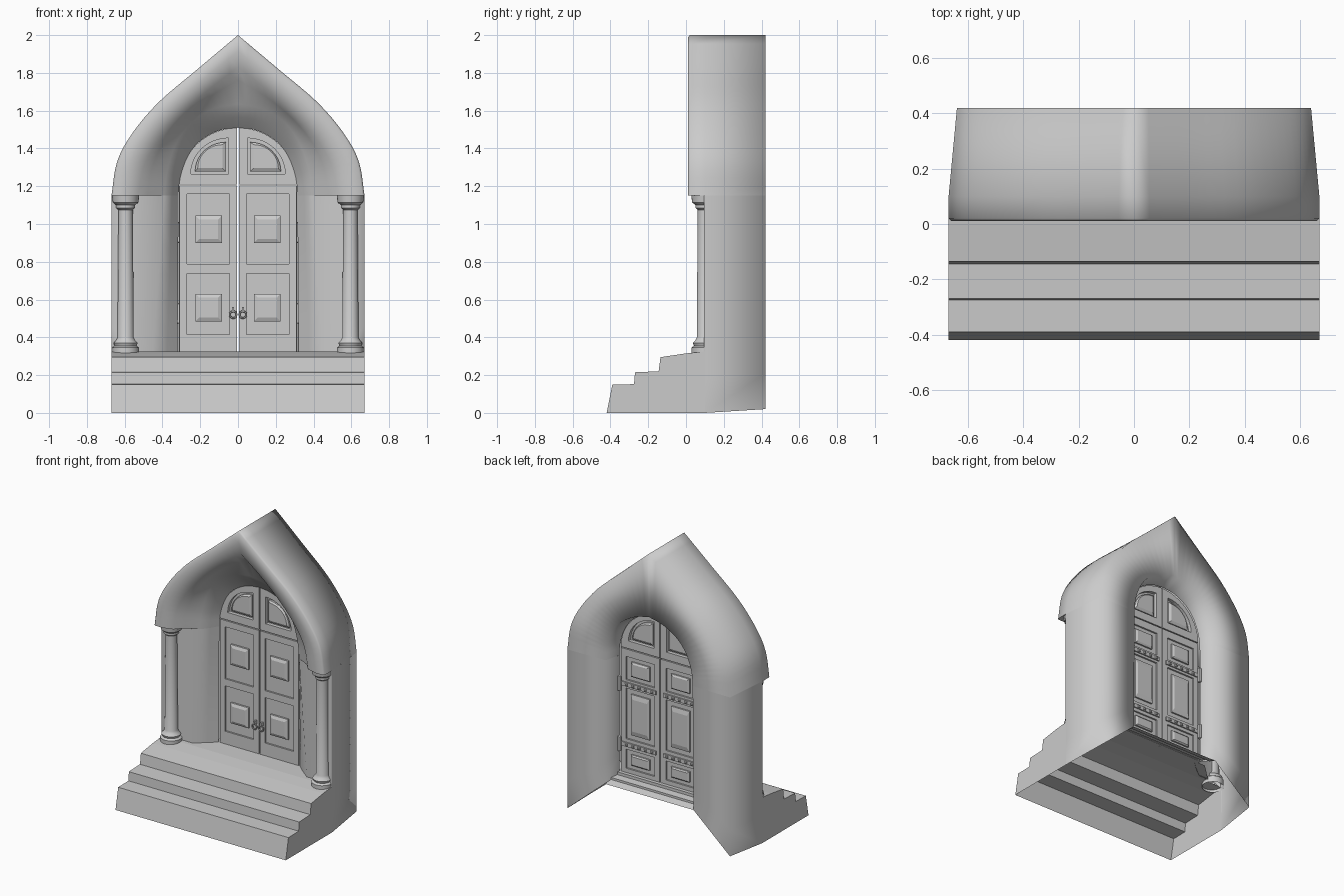
import bpy, bmesh, math
from mathutils import Vector

if "Cube" in bpy.data.objects:
    bpy.data.objects.remove(bpy.data.objects["Cube"])

stone = bpy.data.materials.new("plain_grey")
stone.diffuse_color = (0.6, 0.6, 0.6, 1)
stone.use_nodes = True
stone.node_tree.nodes["Principled BSDF"].inputs["Base Color"].default_value = stone.diffuse_color


def make(name, verts, faces, smooth=None, mirror=False):
    me = bpy.data.meshes.new(name)
    me.from_pydata(verts, [], faces)
    bm = bmesh.new()
    bm.from_mesh(me)
    bmesh.ops.remove_doubles(bm, verts=bm.verts, dist=1e-5)
    bmesh.ops.recalc_face_normals(bm, faces=bm.faces)
    if mirror:
        g = bmesh.ops.duplicate(bm, geom=bm.verts[:] + bm.edges[:] + bm.faces[:])["geom"]
        for v in g:
            if isinstance(v, bmesh.types.BMVert):
                v.co.x *= -1
        bmesh.ops.reverse_faces(bm, faces=[f for f in g if isinstance(f, bmesh.types.BMFace)])
    bm.to_mesh(me)
    bm.free()
    me.materials.append(stone)
    ob = bpy.data.objects.new(name, me)
    bpy.context.collection.objects.link(ob)
    if smooth:
        bpy.context.view_layer.objects.active = ob
        ob.select_set(True)
        bpy.ops.object.shade_smooth_by_angle(angle=math.radians(smooth))
        ob.select_set(False)
    return ob


def loft(name, rows, closed=False, **kw):
    n = len(rows[0])
    faces = [(i * n + j, i * n + (j + 1) % n, (i + 1) * n + (j + 1) % n, (i + 1) * n + j)
             for i in range(len(rows) - 1) for j in range(n if closed else n - 1)]
    return make(name, [p for r in rows for p in r], faces, **kw)


def spline(pts, sub=4):
    p = [Vector(q) for q in pts]
    p = [2 * p[0] - p[1]] + p + [2 * p[-1] - p[-2]]
    out = []
    for i in range(1, len(p) - 2):
        a, b, c, d = p[i - 1:i + 3]
        for k in range(sub):
            t = k / sub
            out.append(0.5 * (2 * b + (c - a) * t + (2 * a - 5 * b + 4 * c - d) * t * t
                              + (3 * b - a - 3 * c + d) * t ** 3))
    return out + [p[-2]]


def box(name, x0, x1, y0, y1, z0, z1, **kw):
    v = [(x, y, z) for x in (x0, x1) for y in (y0, y1) for z in (z0, z1)]
    f = [(0, 1, 3, 2), (4, 6, 7, 5), (0, 4, 5, 1), (2, 3, 7, 6), (0, 2, 6, 4), (1, 5, 7, 3)]
    return make(name, v, f, **kw)


# arch curves, from springing line to apex
OUTER = spline([(.67, 1.15), (.64, 1.33), (.56, 1.48), (.42, 1.645), (.22, 1.815), (0, 2)])
RIDGE = spline([(.53, 1.15), (.5, 1.3), (.43, 1.43), (.32, 1.56), (.17, 1.7), (0, 1.83)])
COVE = spline([(.39, 1.15), (.375, 1.28), (.33, 1.42), (.245, 1.54), (.13, 1.61), (0, 1.635)])
DOOR = spline([(.315, 1.15), (.305, 1.25), (.265, 1.36), (.2, 1.44), (.1, 1.495), (0, 1.51)])


def ring(curve, y, other=None, t=0.0, sx=1.0):
    c = [p.lerp(q, t) for p, q in zip(curve, other or curve)]
    return ([(-p.x * sx, y, p.y) for p in c] + [(p.x * sx, y, p.y) for p in reversed(c[:-1])])


# pointed hood: inner back edge, round the outside, over the front moulding and in to the door
loft("arch_hood", [
    ring(DOOR, .30), ring(DOOR, .415, OUTER, .08), ring(OUTER, .42, sx=.955),
    ring(OUTER, .1), ring(OUTER, .02), ring(OUTER, .01, RIDGE, .08),
    ring(OUTER, .01, RIDGE, .5), ring(RIDGE, .03), ring(RIDGE, .085, COVE, .35),
    ring(COVE, .13), ring(COVE, .185, DOOR, .55), ring(DOOR, .24)], smooth=130)
make("hood_underside", [(.67, .1, 1.15), (.67, .02, 1.15), (.66, .01, 1.15), (.6, .01, 1.15),
     (.53, .03, 1.15), (.48, .085, 1.15), (.39, .13, 1.15), (.55, .13, 1.15)],
     [tuple(range(8))], mirror=True)

# side walls below the springing line: (top x, y), (bottom x, y, z)
legs = [((.315, .30), (.315, .30, .30)), ((.343, .415), (.35, .415, .27)),
        ((.64, .42), (.64, .42, .02)), ((.67, .1), (.67, .1, 0)),
        ((.669, .095), (.669, .095, .32)), ((.55, .13), (.56, .13, .32)),
        ((.39, .13), (.45, .13, .32)), ((.35, .185), (.375, .19, .32)),
        ((.315, .24), (.32, .24, .32))]
loft("side_wall", [[Vector((*t, 1.15)).lerp(Vector(b), k / 6) for t, b in legs]
                   for k in range(7)], smooth=130, mirror=True)

# steps, hollow underneath
prof = [(-.42, 0), (-.39, .15), (-.275, .152), (-.27, .215), (-.145, .22), (-.135, .295),
        (0, .315), (.1, .325)]
n = len(prof)
loft("front_steps", [[(s * .67, y, z) for y, z in prof] for s in (-1, 1)])
make("step_side", [(.67, y, z) for y, z in prof] + [(.67, .1, 0)], [tuple(range(n + 1))], mirror=True)
loft("porch_floor", [[(s * .56, .1, .325), (s * .4, .25, .325)] for s in (-1, 1)])
sill = [(.25, .325), (.315, .325), (.315, .305), (.365, .3), (.365, .285), (.415, .27)]
loft("back_sill", [[(s * .345, y, z) for y, z in sill] for s in (-1, 1)])

# columns
col = [(.072, .30), (.072, .345), (.058, .355), (.064, .37), (.05, .385), (.043, .4),
       (.038, 1.075), (.05, 1.085), (.05, 1.1), (.068, 1.115), (.072, 1.15)]
loft("column", [[(.595 + r * math.cos(a * math.pi / 12), .1 + r * math.sin(a * math.pi / 12), z)
                 for a in range(24)] for r, z in col], closed=True, smooth=40, mirror=True)


# raised panel with sloping edges; d is -1 for the front and 1 for the back
def raised(name, loop, y, depth, inset):
    c = sum((Vector(p) for p in loop), Vector((0, 0))) / len(loop)
    rows = []
    for k, yy in ((0, y), (0, y + depth * .6), (1, y + depth)):
        rows.append([(x + (c.x - x) * k * inset, yy, z + (c.y - z) * k * inset) for x, z in loop])
    m = len(loop)
    f = [(i * m + j, i * m + (j + 1) % m, (i + 1) * m + (j + 1) % m, (i + 1) * m + j)
         for i in range(2) for j in range(m)] + [tuple(range(2 * m, 3 * m))]
    make(name, [p for r in rows for p in r], f, mirror=True)


def rect(x0, x1, z0, z1):
    return [(x0, z0), (x1, z0), (x1, z1), (x0, z1)]


# door leaves: thin core with stiles and rails around the recessed panels
Y0, Y1, YC0, YC1 = .24, .29, .252, .278
box("door_core", .004, .312, YC0, YC1, .322, 1.205, mirror=True)
box("inner_stile", .004, .045, Y0, Y1, .325, 1.203, mirror=True)
box("outer_stile", .27, .31, Y0, Y1, .325, 1.203, mirror=True)
for z0, z1 in ((.325, .415), (.738, .788), (1.158, 1.203)):
    box("front_rail", .045, .27, Y0, YC0, z0, z1, mirror=True)
for z0, z1 in ((.325, .355), (.49, .565), (.925, .985), (1.15, 1.203)):
    box("back_rail", .045, .27, YC1, Y1, z0, z1, mirror=True)
for z0, z1 in ((.485, .63), (.9, 1.045)):
    raised("front_panel", rect(.085, .225, z0, z1), YC0, -.022, .28)
for z0, z1 in ((.385, .46), (.6, .89), (1.015, 1.12)):
    raised("back_panel", rect(.085, .23, z0, z1), YC1, .018, .22)

# fanlight above the door
arc = [(.31 * math.cos(a * math.pi / 20), 1.21 + .3 * math.sin(a * math.pi / 20)) for a in range(11)]
outer = [(.004, 1.21)] + arc[:-1] + [(.004, 1.51)]
inner = [(.05, 1.265)] + [(.05 + .2 * math.cos(a * math.pi / 20), 1.265 + .19 * math.sin(a * math.pi / 20))
                          for a in range(11)]
loft("fanlight_frame", [[(x, y, z) for x, z in lp] for lp, y in
     ((outer, Y0), (inner, Y0), (inner, Y1), (outer, Y1), (outer, Y0))], closed=True, mirror=True)
make("fanlight_core", [(x, .265, z) for x, z in outer], [tuple(range(len(outer)))], mirror=True)
c = Vector((.125, 1.335))
small = [c + (Vector(p) - c) * .82 for p in inner]
raised("fanlight_front_panel", small, .265, -.024, .2)
raised("fanlight_back_panel", small, .265, .024, .2)

# ring pulls
R = [[(.026 + (.018 + .005 * math.cos(b)) * math.cos(a), .222 + .005 * math.sin(b),
       .52 + (.018 + .005 * math.cos(b)) * math.sin(a))
      for b in [k * math.tau / 6 for k in range(6)]] for a in [k * math.tau / 16 for k in range(17)]]
loft("ring_pull", R, closed=True, smooth=60, mirror=True)
box("pull_mount", .02, .032, .215, .24, .535, .56, mirror=True)

# strap hinges on the back
for z in (.527, .955):
    box("hinge_strap", .03, .3, Y1, .299, z - .014, z + .014, mirror=True)
    for i in range(5):
        raised("strap_stud", rect(.05 + i * .05, .068 + i * .05, z - .009, z + .009), .299, .008, .4)
    loft("hinge_pin", [[(.312 + r * math.cos(k * math.pi / 4), .302 + r * math.sin(k * math.pi / 4), z + h)
         for k in range(8)] for r, h in ((0, -.055), (.014, -.05), (.014, .05), (0, .055))],
         closed=True, smooth=40, mirror=True)
